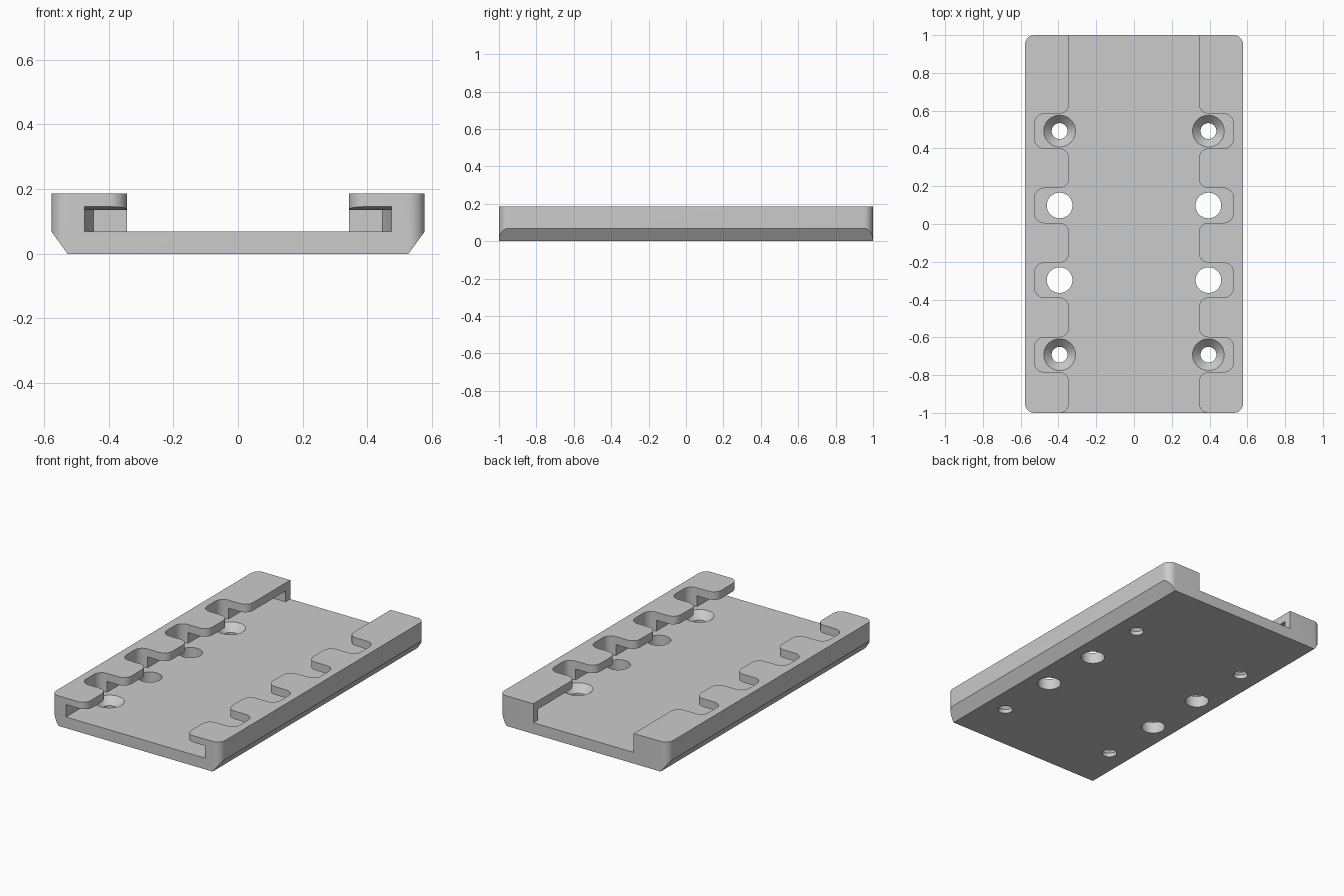
import bpy, bmesh, math
from mathutils import Vector

if "Cube" in bpy.data.objects:
    bpy.data.objects.remove(bpy.data.objects["Cube"])

W, TOP, FLOOR = 0.577, 0.186, 0.069      # half width, height, floor level
LIP, POCKET = 0.343, 0.527               # half widths at lip tips and pockets
POCKET_Y = (0.492, 0.098, -0.297, -0.692)
HOLE_X = 0.394


def fillet(points, radius, steps=8, closed=False):
    """Round the corners of a right-angled 2D path."""
    pts = [Vector(p) for p in points]
    out = []
    for i, p in enumerate(pts):
        if not closed and i in (0, len(pts) - 1):
            out.append(p)
            continue
        a = (pts[i - 1] - p).normalized() * radius
        b = (pts[(i + 1) % len(pts)] - p).normalized() * radius
        for k in range(steps + 1):
            t = k / steps * math.pi / 2
            out.append(p + a * (1 - math.sin(t)) + b * (1 - math.cos(t)))
    return out


def loft(name, rings):
    """Closed solid through rings with equal numbers of points."""
    bm = bmesh.new()
    vs = [[bm.verts.new(c) for c in ring] for ring in rings]
    n = len(vs[0])
    for r, s in zip(vs, vs[1:]):
        for i in range(n):
            j = (i + 1) % n
            bm.faces.new((r[i], r[j], s[j], s[i]))
    bm.faces.new(vs[0])
    bm.faces.new(vs[-1])
    bmesh.ops.recalc_face_normals(bm, faces=bm.faces)
    mesh = bpy.data.meshes.new(name)
    bm.to_mesh(mesh)
    bm.free()
    obj = bpy.data.objects.new(name, mesh)
    bpy.context.collection.objects.link(obj)
    return obj


def prism(name, outline, z0, z1):
    return loft(name, [[(p[0], p[1], z) for p in outline] for z in (z0, z1)])


def lathe(name, x, y, profile, n=40):
    return loft(name, [[(x + r * math.cos(2 * math.pi * i / n),
                         y + r * math.sin(2 * math.pi * i / n), z)
                        for i in range(n)] for r, z in profile])


def combine(obj, cutter, operation='DIFFERENCE'):
    mod = obj.modifiers.new("cut", 'BOOLEAN')
    mod.operation, mod.solver, mod.object = operation, 'EXACT', cutter
    bpy.context.view_layer.objects.active = obj
    bpy.ops.object.modifier_apply(modifier=mod.name)
    bpy.data.objects.remove(cutter)


# Plate body: chamfered cross-section with rounded vertical corners
section = [(-0.527, 0), (0.527, 0), (W, FLOOR), (W, TOP), (-W, TOP), (-W, FLOOR)]
plate = loft("mount_plate", [[(x, y, z) for x, z in section] for y in (-1, 1)])
corners = [(-W, -1), (W, -1), (W, 1), (-W, 1)]
combine(plate, prism("corner_rounding", fillet(corners, 0.05, closed=True),
                     -0.1, 0.3), 'INTERSECT')

# Open channel with scalloped edges, leaving the lip tabs
path = [(LIP, 1.1)]
for y in POCKET_Y:
    path += [(LIP, y + 0.092), (POCKET, y + 0.092),
             (POCKET, y - 0.092), (LIP, y - 0.092)]
path += [(LIP, -1.0005), (0.45, -1.0005)]
right = fillet(path, 0.053) + [Vector((0.45, -1.1))]
left = [Vector((-p.x, p.y)) for p in reversed(right)]
combine(plate, prism("channel_cutter", right + left, FLOOR, 0.3))

# Slot under the lips: flared at the front, narrowed and closed at the back
stations = [(-1.055, 0.475, 0.154), (-0.94, 0.475, 0.136),
            (0.86, 0.475, 0.136), (0.955, 0.447, 0.136)]
combine(plate, loft("slot_cutter", [
    [(-w, y, FLOOR), (w, y, FLOOR), (w, y, z), (-w, y, z)] for y, w, z in stations]))

# Countersunk screw holes in the outer pockets, plain holes in the inner ones
for x in (-HOLE_X, HOLE_X):
    for i, y in enumerate(POCKET_Y):
        if i in (0, 3):
            profile = [(0.042, -0.05), (0.042, 0.024), (0.084, FLOOR), (0.084, 0.1)]
        else:
            profile = [(0.068, -0.05), (0.068, 0.1)]
        combine(plate, lathe("hole_cutter", x, y, profile))

# Single grey finish, smooth only on rounded parts
grey = bpy.data.materials.new("grey")
grey.diffuse_color = (0.6, 0.6, 0.6, 1)
grey.use_nodes = True
grey.node_tree.nodes["Principled BSDF"].inputs["Base Color"].default_value = grey.diffuse_color
plate.data.materials.clear()
plate.data.materials.append(grey)
for f in plate.data.polygons:
    f.material_index = 0
bpy.ops.object.select_all(action='DESELECT')
plate.select_set(True)
bpy.context.view_layer.objects.active = plate
bpy.ops.object.shade_smooth_by_angle(angle=math.radians(30))
